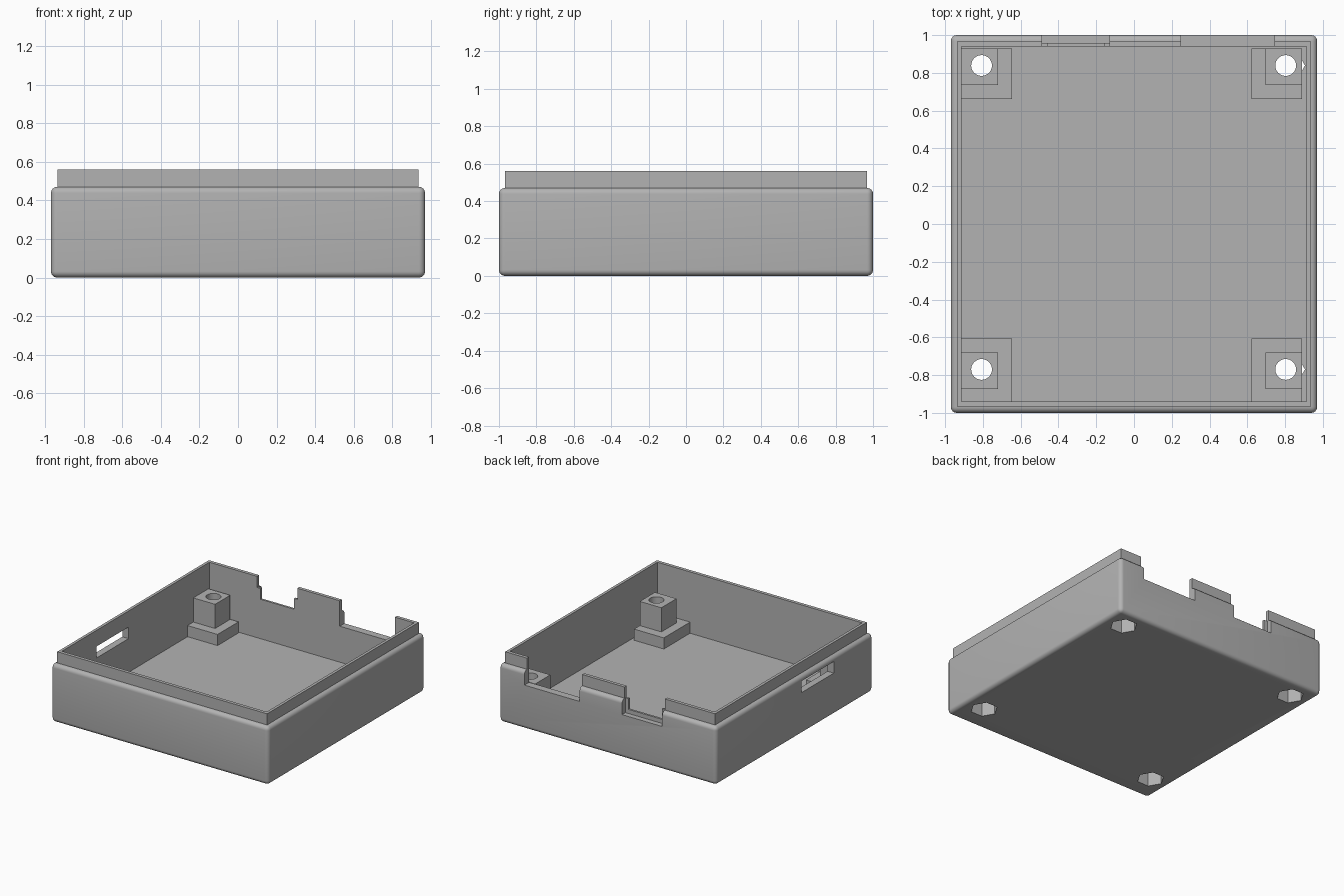
import bpy, bmesh, math
from mathutils import Matrix

cube = bpy.data.objects.get("Cube")
if cube:
    bpy.data.objects.remove(cube, do_unlink=True)

grey = bpy.data.materials.new("plain grey")
grey.use_nodes = True
COLOUR = (0.45, 0.45, 0.45, 1)
grey.diffuse_color = COLOUR
grey.node_tree.nodes["Principled BSDF"].inputs["Base Color"].default_value = COLOUR


def finish(bm, name):
    mesh = bpy.data.meshes.new(name)
    bm.to_mesh(mesh)
    bm.free()
    mesh.materials.append(grey)
    ob = bpy.data.objects.new(name, mesh)
    bpy.context.collection.objects.link(ob)
    return ob


def box(name, x, y, z, radius=0):
    """Box from ranges; a radius rounds every edge except the top rim."""
    bm = bmesh.new()
    bmesh.ops.create_cube(bm, size=1)
    for v in bm.verts:
        v.co = [r[0] if c < 0 else r[1] for c, r in zip(v.co, (x, y, z))]
    if radius:
        edges = [e for e in bm.edges if min(v.co.z for v in e.verts) < z[1]]
        bmesh.ops.bevel(bm, geom=edges, offset=radius, segments=6,
                        profile=0.5, affect='EDGES')
    return finish(bm, name)


def prism(name, sides, radius, x, y, z):
    bm = bmesh.new()
    bmesh.ops.create_cone(bm, cap_ends=True, segments=sides, radius1=radius,
                          radius2=radius, depth=z[1] - z[0],
                          matrix=Matrix.Translation((x, y, sum(z) / 2)))
    # Put a corner on the x axis
    bmesh.ops.rotate(bm, verts=bm.verts, cent=(x, y, 0),
                     matrix=Matrix.Rotation(math.pi / 2, 3, 'Z'))
    return finish(bm, name)


def combine(target, tool, operation):
    mod = target.modifiers.new(operation.lower(), 'BOOLEAN')
    mod.operation, mod.object, mod.solver = operation, tool, 'EXACT'
    bpy.context.view_layer.objects.active = target
    bpy.ops.object.modifier_apply(modifier=mod.name)
    bpy.data.objects.remove(tool, do_unlink=True)


# Rounded outer shell, stepped rim and hollow inside
FLOOR, SHOULDER, RIM = 0.065, 0.47, 0.56
tray = box("case_tray", (-0.97, 0.97), (-1, 1), (0, SHOULDER), 0.032)
combine(tray, box("rim", (-0.937, 0.937), (-0.967, 0.967), (0.1, RIM)), 'UNION')
combine(tray, box("cavity", (-0.914, 0.914), (-0.94, 0.94), (FLOOR, 1)), 'DIFFERENCE')

# Stepped corner standoffs: pedestal with a square post on top
PED_TOP, POST_TOP, POST = 0.155, 0.35, 0.193
left_x = ((-0.94, -0.646), (-0.94, -0.72), -0.807)
right_x = ((0.622, 0.889), (0.889 - POST, 0.889), 0.803)
back_y = ((0.662, 0.929), (0.929 - POST, 0.929), 0.839)
front_y = ((-0.96, -0.606), (-0.873, -0.68), -0.77)
corners = [(x, y) for x in (left_x, right_x) for y in (front_y, back_y)]
for x, y in corners:
    combine(tray, box("pedestal", x[0], y[0], (0.03, PED_TOP)), 'UNION')
    combine(tray, box("post", x[1], y[1], (0.04, POST_TOP)), 'UNION')

# Screw holes with hexagonal nut pockets from below
for x, y in corners:
    combine(tray, prism("screw_hole", 32, 0.055, x[2], y[2], (-0.1, 1)), 'DIFFERENCE')
    combine(tray, prism("nut_pocket", 6, 0.102, x[2], y[2], (-0.1, 0.12)), 'DIFFERENCE')

# Openings: wide back notch, stepped back notch (three cuts), side slot
openings = {
    "wide_notch": ((0.25, 0.743), (0.9, 1.1), (0.355, 1)),
    "notch_inner": ((-0.456, -0.157), (0.9, 1.1), (0.383, 1)),
    "notch_outer": ((-0.488, -0.129), (0.957, 1.1), (0.35, 1)),
    "notch_rim": ((-0.488, -0.129), (0.9, 1.1), (SHOULDER, 1)),
    "side_slot": ((-1.1, -0.85), (-0.5, -0.09), (0.337, 0.43)),
}
for name, ranges in openings.items():
    combine(tray, box(name, *ranges), 'DIFFERENCE')

# Smooth fillets and holes, sharp elsewhere
bpy.ops.object.select_all(action='DESELECT')
tray.select_set(True)
bpy.context.view_layer.objects.active = tray
bpy.ops.object.shade_smooth_by_angle(angle=math.radians(30))
